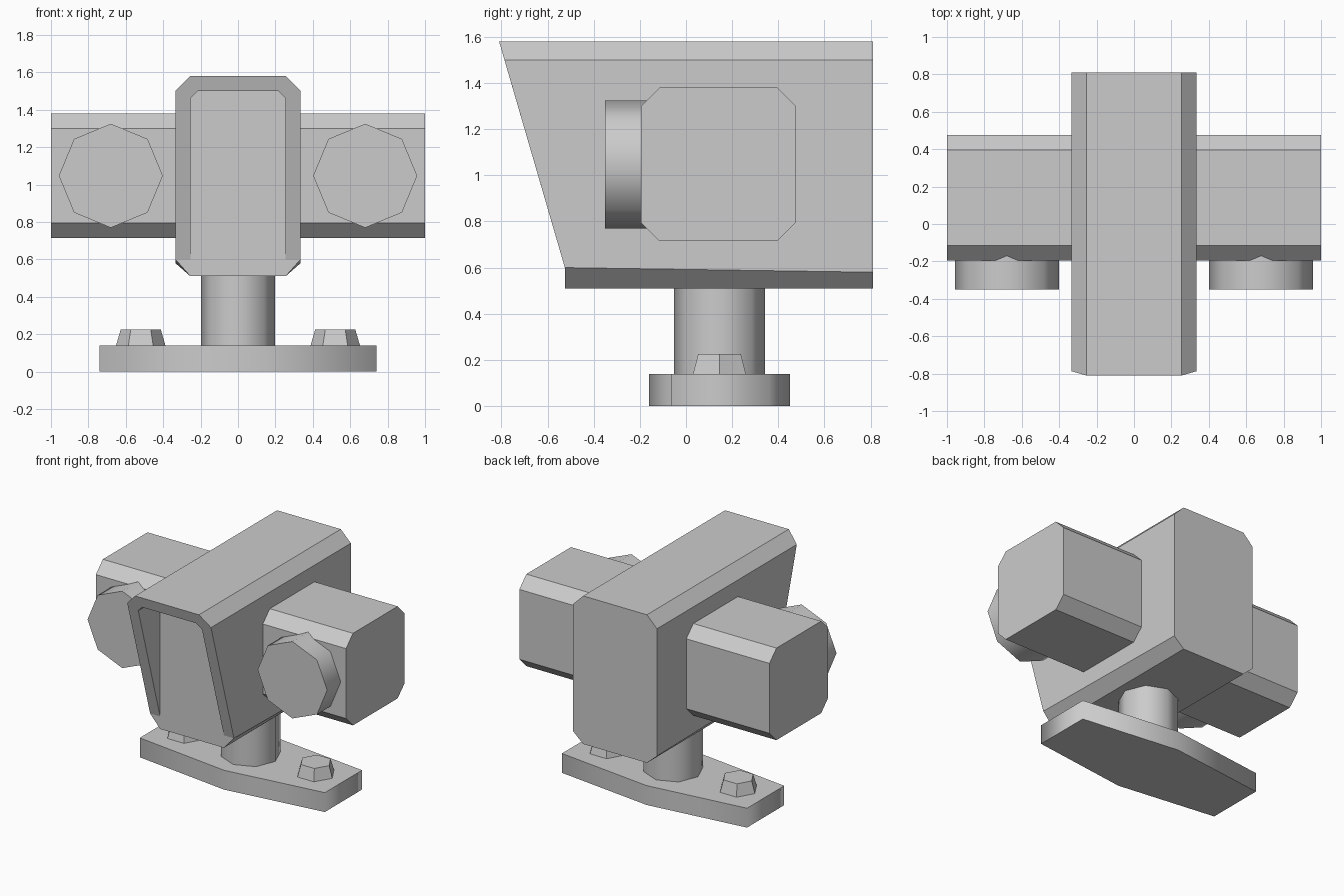
import bpy, bmesh, math
from mathutils import Matrix, Vector

cube = bpy.data.objects.get("Cube")
if cube:
    bpy.data.objects.remove(cube, do_unlink=True)

grey = bpy.data.materials.new("plain_grey")
grey.use_nodes = True
grey.diffuse_color = (0.6, 0.6, 0.6, 1)
grey.node_tree.nodes["Principled BSDF"].inputs["Base Color"].default_value = (0.6, 0.6, 0.6, 1)


def finish(name, bm, smooth_angle=None):
    bmesh.ops.recalc_face_normals(bm, faces=bm.faces)
    mesh = bpy.data.meshes.new(name)
    bm.to_mesh(mesh)
    bm.free()
    mesh.materials.append(grey)
    obj = bpy.data.objects.new(name, mesh)
    bpy.context.collection.objects.link(obj)
    if smooth_angle:
        bpy.ops.object.select_all(action='DESELECT')
        obj.select_set(True)
        bpy.context.view_layer.objects.active = obj
        bpy.ops.object.shade_smooth_by_angle(angle=math.radians(smooth_angle))
    return obj


def prism(name, outline, direction, smooth_angle=None):
    """Extrude a closed outline along a direction."""
    bm = bmesh.new()
    face = bm.faces.new([bm.verts.new(p) for p in outline])
    new = bmesh.ops.extrude_face_region(bm, geom=[face])["geom"]
    moved = [v for v in new if isinstance(v, bmesh.types.BMVert)]
    bmesh.ops.translate(bm, verts=moved, vec=direction)
    # The starting face is kept by the extrusion, so the solid stays closed
    return finish(name, bm, smooth_angle)


def cone(name, sides, r1, r2, start, end, turn=0, smooth_angle=None):
    """Regular-sided solid running between two points."""
    start, end = Vector(start), Vector(end)
    axis = end - start
    bm = bmesh.new()
    rot = Vector((0, 0, 1)).rotation_difference(axis).to_matrix().to_4x4()
    bmesh.ops.create_cone(bm, cap_ends=True, segments=sides, radius1=r1, radius2=r2,
                          depth=axis.length,
                          matrix=Matrix.Translation((start + end) / 2) @ rot @ Matrix.Rotation(turn, 4, 'Z'))
    return finish(name, bm, smooth_angle)


def mirrored(half):
    """Complete an (x, z) half outline with its mirror image."""
    return half + [(-x, z) for x, z in reversed(half)]


# Base plate: long hexagon, widest in the middle
prism("base_plate", [(-0.74, -0.065, 0), (0, -0.16, 0), (0.74, -0.065, 0),
                     (0.74, 0.36, 0), (0, 0.45, 0), (-0.74, 0.36, 0)], (0, 0, 0.14), 85)

# Post between plate and body
cone("post", 8, 0.197, 0.197, (0, 0.145, 0.1), (0, 0.145, 0.54), 0, 50)

# Body with slanted hood and recessed upright front panel
PANEL_Y = -0.525


def hood_y(z):
    return PANEL_Y - max(0, z - 0.6) * 0.285 / 0.98


bm = bmesh.new()
cache = {}


def vert(x, y, z):
    key = (round(x, 4), round(y, 4), round(z, 4))
    if key not in cache:
        cache[key] = bm.verts.new(key)
    return cache[key]


outer = mirrored([(0.255, 0.51), (0.335, 0.6), (0.335, 1.5), (0.255, 1.58)])
inner = mirrored([(0.255, 0.6), (0.255, 1.46), (0.215, 1.5)])
front = [vert(x, hood_y(z), z) for x, z in outer]
back = [vert(x, 0.81, 0.58 if z == 0.6 else z) for x, z in outer]
lip = [vert(x, hood_y(z), z) for x, z in inner]
panel = [vert(x, PANEL_Y, z) for x, z in inner]

bm.faces.new(back)
for i in range(len(outer)):
    j = (i + 1) % len(outer)
    bm.faces.new((front[i], front[j], back[j], back[i]))
for i in range(len(inner) - 1):
    bm.faces.new(list(dict.fromkeys((lip[i], lip[i + 1], panel[i + 1], panel[i]))))
bm.faces.new(front[1:-1] + lip[::-1])
bm.faces.new([front[0], front[1]] + panel + [front[-2], front[-1]])
finish("body", bm)

# Crossbar forming the chamfered pod on each side
x0, y0, y1, z0, z1, c = -1, -0.195, 0.475, 0.715, 1.38, 0.08
prism("side_pods", [(x0, y, z) for y, z in (
    (y0 + c, z0), (y1 - c, z0), (y1, z0 + c), (y1, z1 - c),
    (y1 - c, z1), (y0 + c, z1), (y0, z1 - c), (y0, z0 + c))], (2, 0, 0))

# Front drums and mounting bolts, one per side
for side, sx in (("left", 1), ("right", -1)):
    cone(side + "_drum", 8, 0.278, 0.278, (sx * 0.68, -0.08, 1.047),
         (sx * 0.68, -0.35, 1.047), 0, 50)
    cone(side + "_bolt", 6, 0.132, 0.107, (sx * 0.52, 0.145, 0.14),
         (sx * 0.52, 0.145, 0.225), math.pi / 2)
